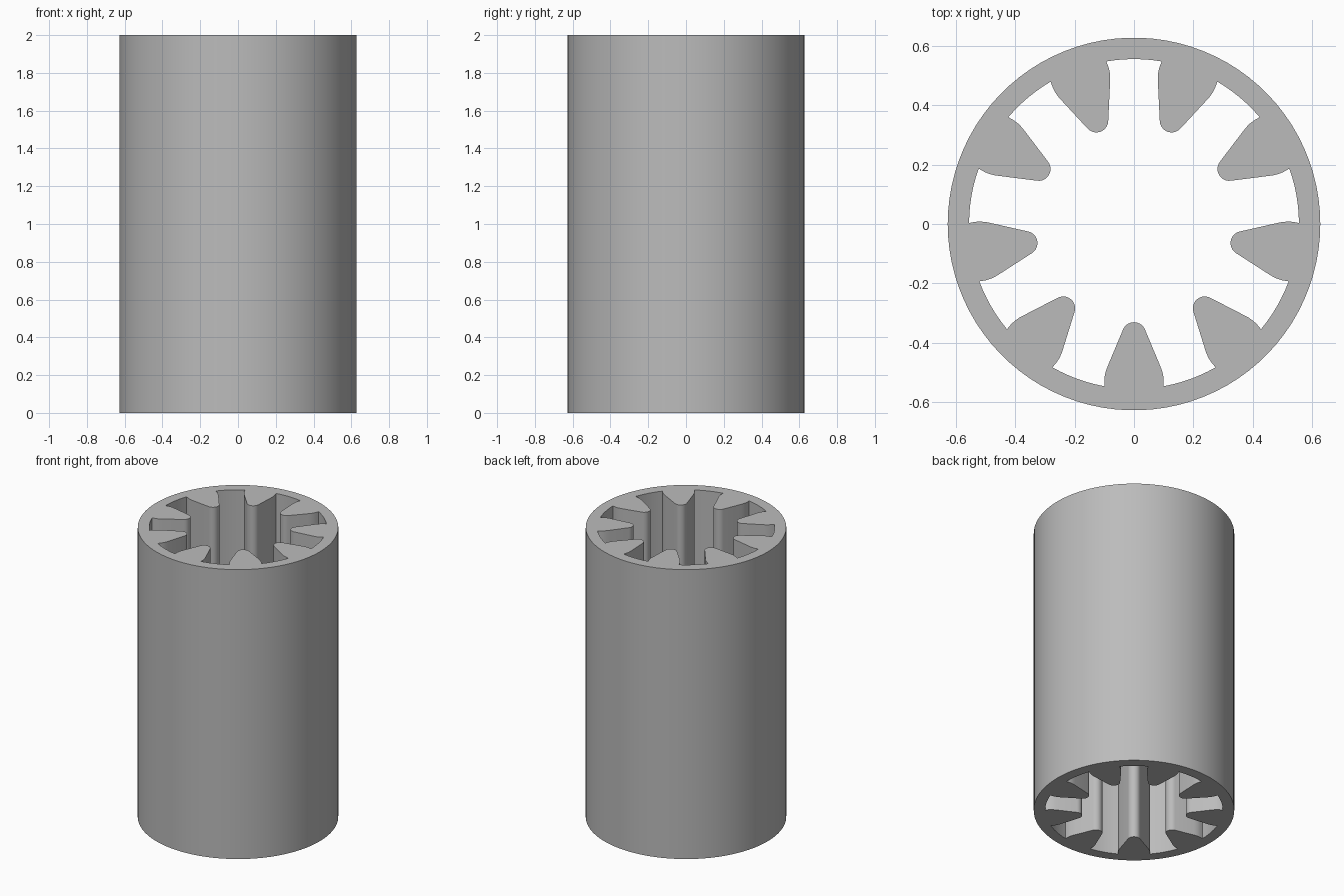
import bpy, bmesh, math
from mathutils import Matrix, Vector

if "Cube" in bpy.data.objects:
    bpy.data.objects.remove(bpy.data.objects["Cube"])

HEIGHT, R_OUT, R_IN, TEETH = 2.0, 0.628, 0.556, 9
STEP = 2 * math.pi / TEETH

grey = bpy.data.materials.new("grey plastic")
grey.diffuse_color = (0.5, 0.5, 0.5, 1)
grey.use_nodes = True
grey.node_tree.nodes["Principled BSDF"].inputs["Base Color"].default_value = grey.diffuse_color


def tooth_half():
    """Half of one tooth outline as (radius, sideways), root to tip."""
    pts = [(0.547, 0.100), (0.524, 0.1), (0.508, 0.098), (0.490, 0.093), (0.475, 0.087)]
    tip_r, start = 0.040, math.radians(68)
    for i in range(6):                       # rounded nose
        a = start * (1 - i / 5)
        pts.append((0.371 - tip_r * math.cos(a), tip_r * math.sin(a)))
    return pts


def inner_outline():
    """Toothed bore: every tooth followed by the wall arc to the next one."""
    half = tooth_half()
    tooth = [(r, -s) for r, s in half] + [(r, s) for r, s in half[-2::-1]]
    root = math.atan2(half[0][1], half[0][0])
    loop = []
    for k in range(TEETH):
        mid = -math.pi / 2 + k * STEP
        turn = Matrix.Rotation(mid, 3, 'Z')
        loop += [turn @ Vector((r, s, 0)) for r, s in tooth]
        for i in range(1, 6):
            a = mid + root + (STEP - 2 * root) * i / 6
            loop.append(Vector((R_IN * math.cos(a), R_IN * math.sin(a), 0)))
    return loop


def add_loop(bm, pts):
    vs = [bm.verts.new(p) for p in pts]
    return [bm.edges.new((vs[i - 1], vs[i])) for i in range(len(vs))]


# Ring section filled between the two outlines, then pulled up
bm = bmesh.new()
outer = [Vector((R_OUT * math.cos(a), R_OUT * math.sin(a), 0))
         for a in (2 * math.pi * i / 90 for i in range(90))]
edges = add_loop(bm, outer) + add_loop(bm, inner_outline())
bmesh.ops.triangle_fill(bm, edges=edges, use_beauty=True, normal=(0, 0, 1))
up = bmesh.ops.extrude_face_region(bm, geom=bm.faces[:], use_keep_orig=True)
bmesh.ops.translate(bm, vec=(0, 0, HEIGHT),
                    verts=[g for g in up["geom"] if isinstance(g, bmesh.types.BMVert)])
bmesh.ops.recalc_face_normals(bm, faces=bm.faces[:])

mesh = bpy.data.meshes.new("toothed_sleeve")
bm.to_mesh(mesh)
bm.free()
mesh.materials.append(grey)
sleeve = bpy.data.objects.new("toothed_sleeve", mesh)
bpy.context.collection.objects.link(sleeve)

# Smooth round walls, crisp rims and tooth roots
bpy.context.view_layer.objects.active = sleeve
sleeve.select_set(True)
bpy.ops.object.shade_smooth_by_angle(angle=math.radians(30))
